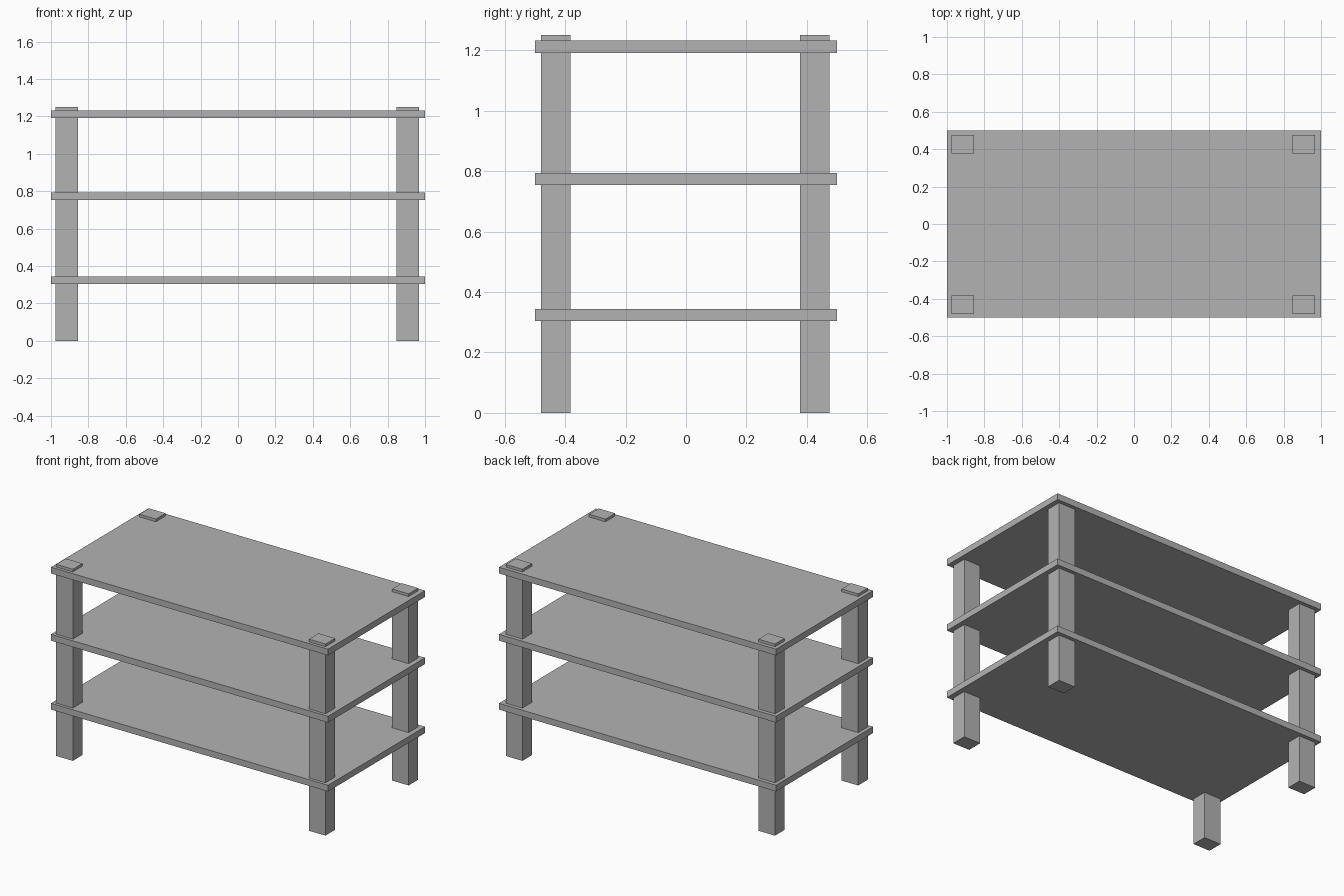
import bpy

cube = bpy.data.objects.get("Cube")
if cube:
    bpy.data.objects.remove(cube, do_unlink=True)

# Single grey finish
grey = bpy.data.materials.new("plain grey")
grey.use_nodes = True
colour = (0.45, 0.45, 0.45, 1)
grey.diffuse_color = colour
grey.node_tree.nodes["Principled BSDF"].inputs["Base Color"].default_value = colour


def box(name, centre, size):
    bpy.ops.mesh.primitive_cube_add(size=1, location=centre)
    part = bpy.context.object
    part.name = name
    part.scale = size
    bpy.ops.object.transform_apply(location=False, rotation=False, scale=True)
    part.data.materials.append(grey)
    return part


# Shelves
for name, z in (("lower_shelf", 0.324), ("middle_shelf", 0.774), ("top_shelf", 1.212)):
    box(name, (0, 0, z), (2, 1, 0.041))

# Square legs, rising slightly above the top shelf
height = 1.25
for side, x in (("right", -0.916), ("left", 0.908)):
    for end, y in (("front", -0.431), ("back", 0.426)):
        box(f"{end}_{side}_leg", (x, y, height / 2), (0.12, 0.099, height))
